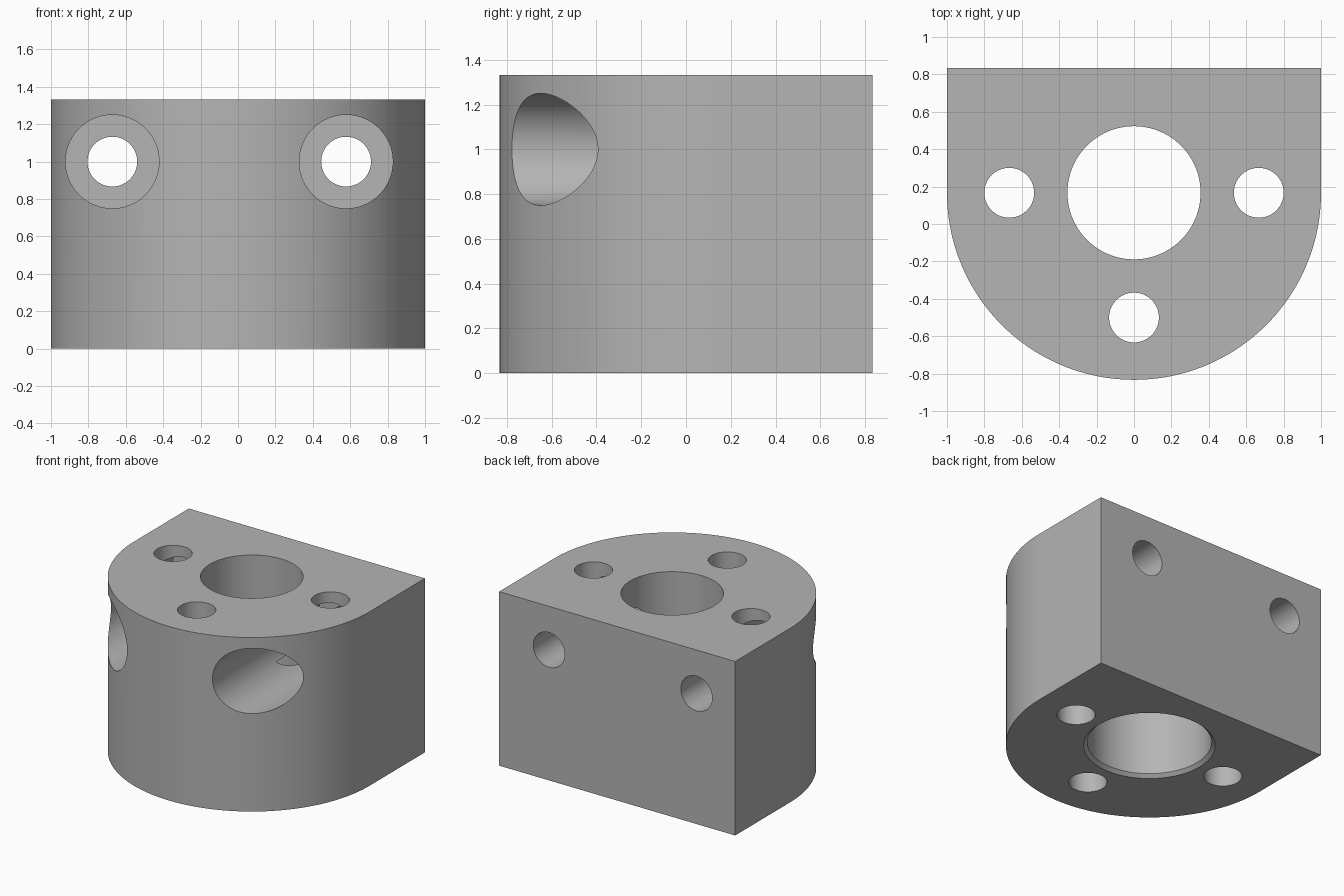
import bpy
import bmesh
import math
from mathutils import Matrix, Vector

cube = bpy.data.objects.get("Cube")
if cube:
    bpy.data.objects.remove(cube, do_unlink=True)

HEIGHT, BACK, AXIS_Y = 1.333, 0.833, 0.167
SEGMENTS = 96

grey = bpy.data.materials.new("plain grey")
grey.use_nodes = True
grey.diffuse_color = (0.46, 0.46, 0.46, 1)
grey.node_tree.nodes["Principled BSDF"].inputs["Base Color"].default_value = grey.diffuse_color


def add_object(name, bm):
    bmesh.ops.recalc_face_normals(bm, faces=bm.faces)
    mesh = bpy.data.meshes.new(name)
    bm.to_mesh(mesh)
    bm.free()
    mesh.materials.append(grey)
    obj = bpy.data.objects.new(name, mesh)
    bpy.context.collection.objects.link(obj)
    return obj


def bore(name, start, end, r1, r2=None):
    """Round cutter running from start to end, tapered if r2 is given."""
    start, end = Vector(start), Vector(end)
    axis = end - start
    turn = axis.to_track_quat('Z', 'Y').to_matrix().to_4x4()
    bm = bmesh.new()
    bmesh.ops.create_cone(bm, cap_ends=True, segments=SEGMENTS,
                          radius1=r1, radius2=r1 if r2 is None else r2,
                          depth=axis.length,
                          matrix=Matrix.Translation((start + end) / 2) @ turn)
    obj = add_object(name, bm)
    obj.hide_render = True
    return obj


# Body: half-round front with straight sides and a flat back
bm = bmesh.new()
outline = [(1, BACK), (-1, BACK)]
for i in range(SEGMENTS + 1):
    a = math.pi * (1 + i / SEGMENTS)
    outline.append((math.cos(a), AXIS_Y + math.sin(a)))
base = bm.faces.new([bm.verts.new((x, y, 0)) for x, y in outline])
top = bmesh.ops.extrude_face_region(bm, geom=[base])
bmesh.ops.translate(bm, vec=(0, 0, HEIGHT),
                    verts=[v for v in top["geom"] if isinstance(v, bmesh.types.BMVert)])
body = add_object("mounting_block", bm)

# Stepped central bore with a chamfered bottom rim
cutters = [
    bore("centre_hole", (0, AXIS_Y, 0.5), (0, AXIS_Y, 1.5), 0.356),
    bore("centre_socket", (0, AXIS_Y, -0.1), (0, AXIS_Y, 0.867), 0.433),
    bore("rim_chamfer", (0, AXIS_Y, -0.025), (0, AXIS_Y, 0.025), 0.483, 0.433),
]

# Vertical screw holes around the bore
for side, x, y in (("left", 0.667, AXIS_Y), ("right", -0.667, AXIS_Y), ("front", 0, -0.5)):
    cutters.append(bore(side + "_screw_hole", (x, y, -0.1), (x, y, 1.5), 0.133))

# Horizontal holes with deep counterbores from the front
for side, x in (("left", 0.578), ("right", -0.672)):
    cutters.append(bore(side + "_cross_hole", (x, 0.3, 1), (x, 1, 1), 0.133))
    cutters.append(bore(side + "_counterbore", (x, -1, 1), (x, 0.5, 1), 0.25))

bpy.ops.object.select_all(action='DESELECT')
body.select_set(True)
bpy.context.view_layer.objects.active = body
for cutter in cutters:
    mod = body.modifiers.new(cutter.name, 'BOOLEAN')
    mod.operation = 'DIFFERENCE'
    mod.solver = 'EXACT'
    mod.object = cutter
    bpy.ops.object.modifier_apply(modifier=mod.name)
    bpy.data.objects.remove(cutter, do_unlink=True)

bpy.ops.object.shade_smooth_by_angle(angle=math.radians(30))
